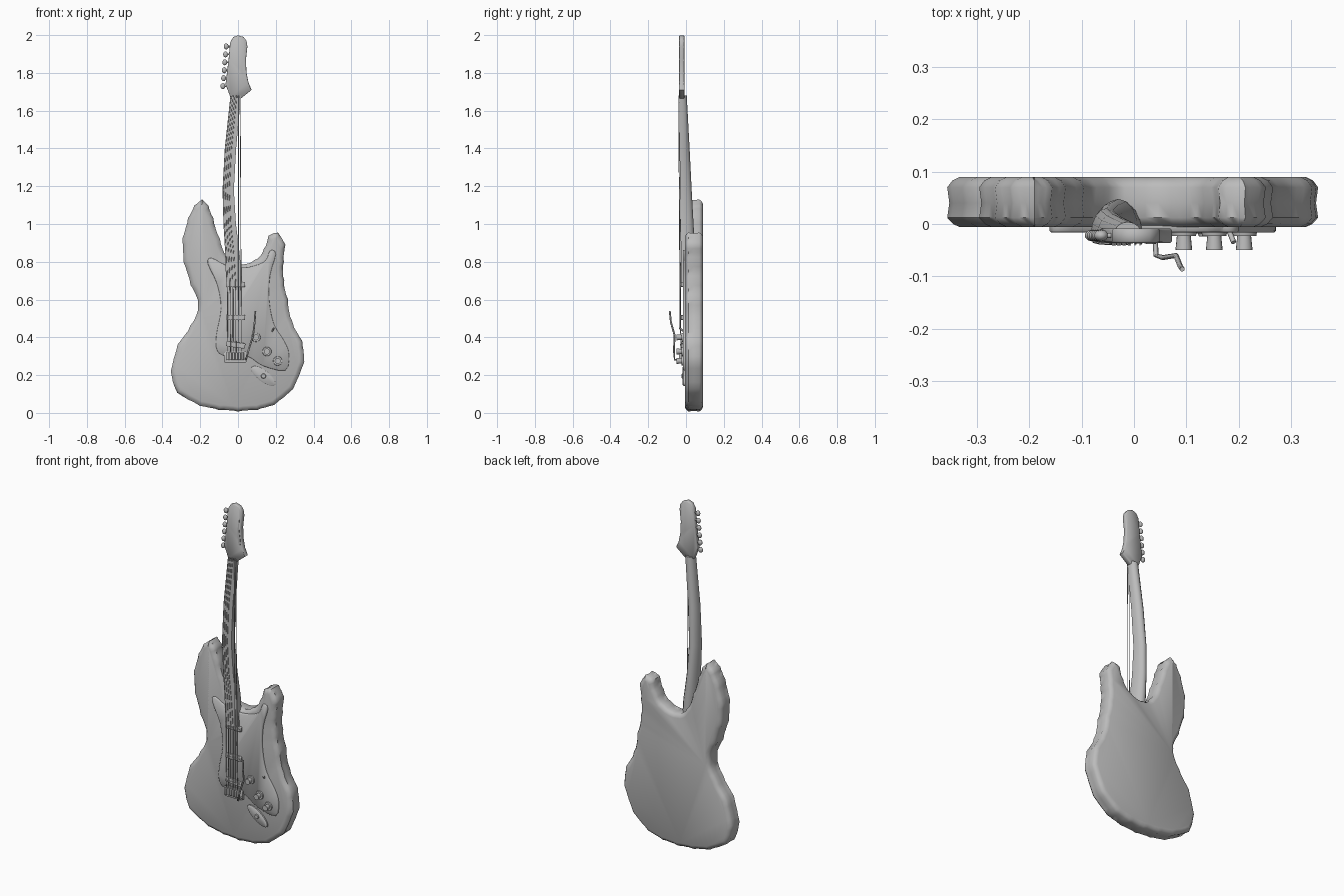
import bpy
import bmesh
import math
from mathutils import Vector

default_cube = bpy.data.objects.get("Cube")
if default_cube:
    bpy.data.objects.remove(default_cube, do_unlink=True)

grey = bpy.data.materials.new("plain grey")
grey.use_nodes = True
grey.diffuse_color = (0.5, 0.5, 0.5, 1)
grey.node_tree.nodes["Principled BSDF"].inputs["Base Color"].default_value = grey.diffuse_color


def finish(obj, name):
    """Name the object, colour it and smooth its shading."""
    obj.name = name
    obj.data.materials.clear()
    obj.data.materials.append(grey)
    bpy.ops.object.select_all(action="DESELECT")
    obj.select_set(True)
    bpy.context.view_layer.objects.active = obj
    if obj.type == "MESH":
        bpy.ops.object.shade_smooth_by_angle(angle=math.radians(50))
    return obj


def loft(name, rings):
    """Skin a stack of equal-sized rings and cap both ends."""
    bm = bmesh.new()
    loops = [[bm.verts.new(point) for point in ring] for ring in rings]
    for low, high in zip(loops, loops[1:]):
        for i in range(len(low)):
            j = (i + 1) % len(low)
            bm.faces.new((low[i], low[j], high[j], high[i]))
    caps = [bm.faces.new(loops[0]), bm.faces.new(loops[-1])]
    bm.normal_update()
    bmesh.ops.triangulate(bm, faces=caps, ngon_method="EAR_CLIP")
    bmesh.ops.recalc_face_normals(bm, faces=bm.faces)
    mesh = bpy.data.meshes.new(name)
    bm.to_mesh(mesh)
    bm.free()
    obj = bpy.data.objects.new(name, mesh)
    bpy.context.collection.objects.link(obj)
    return finish(obj, name)


def smooth_outline(points, steps):
    """Closed curve passing through the given points."""
    pts = [Vector(p) for p in points]
    count = len(pts)
    result = []
    for i in range(count):
        a, b, c, d = (pts[(i + k) % count] for k in (-1, 0, 1, 2))
        for s in range(steps):
            t = s / steps
            result.append(b + (c - a) * t / 2
                          + (a * 2 - b * 5 + c * 4 - d) * t * t / 2
                          + (b * 3 - a - c * 3 + d) * t ** 3 / 2)
    return result


def slab(name, outline, layers, scallop=0, spacing=1):
    """Stack an outline in depth; each layer is (y, inset). Scallops jut out at regular spacing."""
    rings = []
    for y, inset in layers:
        ring = []
        for i, point in enumerate(outline):
            along = (outline[(i + 1) % len(outline)] - outline[i - 1]).normalized()
            offset = (scallop if i % spacing == 0 else 0) - inset
            moved = point + Vector((along.y, -along.x)) * offset
            ring.append((moved.x, y, moved.y))
        rings.append(ring)
    return loft(name, rings)


def tube(name, points, radius):
    curve = bpy.data.curves.new(name, "CURVE")
    curve.dimensions = "3D"
    curve.bevel_depth = radius
    curve.bevel_resolution = 1
    curve.use_fill_caps = True
    spline = curve.splines.new("POLY")
    spline.points.add(len(points) - 1)
    for target, point in zip(spline.points, points):
        target.co = (*point, 1)
    obj = bpy.data.objects.new(name, curve)
    bpy.context.collection.objects.link(obj)
    return finish(obj, name)


def box(name, centre, size, tilt=0):
    bpy.ops.mesh.primitive_cube_add(size=1, location=centre, rotation=(0, tilt, 0))
    obj = bpy.context.object
    obj.scale = size
    bevel = obj.modifiers.new("soft edges", "BEVEL")
    bevel.width = 0.08
    return finish(obj, name)


def turned(name, centre, back_radius, front_radius, depth):
    """Round part whose axis runs from back to front."""
    bpy.ops.mesh.primitive_cone_add(vertices=16, radius1=back_radius, radius2=front_radius,
                                    depth=depth, location=centre, rotation=(math.pi / 2, 0, 0))
    return finish(bpy.context.object, name)


# Body: double-horned outline with a lightly scalloped, rounded rim
STEPS = 4
body_points = [
    (-.19, 1.125), (-.228, 1.095), (-.26, 1.03), (-.29, .92), (-.284, .8), (-.247, .68),
    (-.208, .57), (-.248, .46), (-.315, .36), (-.351, .22), (-.318, .11), (-.2, .042),
    (-.1, .02), (0, .012), (.1, .02), (.19, .047), (.288, .13), (.346, .27), (.335, .38),
    (.284, .48), (.26, .6), (.24, .7), (.238, .8), (.246, .89), (.21, .95),
    (.165, .935), (.14, .865), (.09, .805), (0, .785), (-.06, .825), (-.1, .92),
    (-.135, 1.03), (-.16, 1.095)]
slab("body", smooth_outline(body_points, STEPS),
     [(-.006, .024), (0, .011), (.012, 0), (.04, .004), (.07, 0), (.083, .01), (.09, .024)],
     scallop=0.005, spacing=STEPS)

# Pickguard
guard_points = [
    (-.14, .82), (-.16, .79), (-.11, .68), (-.09, .55), (-.115, .41), (-.11, .33),
    (-.06, .3), (.05, .3), (.13, .25), (.25, .225), (.27, .31), (.245, .38),
    (.19, .47), (.165, .6), (.17, .73), (.2, .84), (.17, .86), (.14, .8), (.04, .77), (-.06, .78)]
slab("pickguard", smooth_outline(guard_points, 3), [(-.003, 0), (-.013, 0), (-.016, .003)])

# Neck: stations of height, centre, half width, front and back, bowed to one side
neck_stations = [
    (.69, -.02, .043, -.026, .04), (.85, -.03, .038, -.027, .048), (1, -.044, .033, -.029, .04),
    (1.18, -.052, .03, -.031, .03), (1.4, -.04, .03, -.034, .019), (1.68, -.012, .028, -.036, .004)]


def neck_ring(z, x, half, front, back):
    middle = front + 0.012
    ring = [(x - half, front, z)]
    for k in range(9):
        turn = math.pi * k / 8
        ring.append((x - half * math.cos(turn), middle + (back - middle) * math.sin(turn), z))
    return ring + [(x + half, front, z)]


loft("neck", [neck_ring(*station) for station in neck_stations])

# Headstock with a decorative recess plate
head_points = [
    (.015, 1.664), (.072, 1.71), (.055, 1.75), (.045, 1.8), (.042, 1.87), (.05, 1.94),
    (.045, 1.97), (.03, 1.99), (0, 1.999), (-.025, 1.99), (-.042, 1.96), (-.05, 1.87),
    (-.066, 1.74), (-.04, 1.67)]
slab("headstock", [Vector(p) for p in head_points],
     [(-.036, .003), (-.033, 0), (-.012, 0), (-.009, .003)])
slab("headstock_inlay", smooth_outline([(.03, 1.77), (.042, 1.78), (.032, 1.87), (.036, 1.93), (.023, 1.85)], 3),
     [(-.034, 0), (-.038, 0)])

# Six tuning pegs, and six strings ending at the nut; the last two run straight
for i in range(6):
    z = 1.73 + i * 0.042
    x = -0.08 + i * 0.0035
    bpy.ops.mesh.primitive_uv_sphere_add(segments=10, ring_count=6, radius=0.016, location=(x, -.022, z))
    bpy.context.object.scale = (0.85, 0.7, 1)
    finish(bpy.context.object, f"tuner_button_{i + 1}")
    tube(f"tuner_shaft_{i + 1}", [(x, -.022, z), (x + .03, -.022, z)], 0.005)
    spread = (i - 2.5) / 2.5
    path = [(-.018 + spread * .036, -.03, .28)]
    for height, centre, half, front, back in neck_stations[-1:] if i > 3 else neck_stations:
        path.append((centre + spread * half * 0.85, front - .003, height))
    tube(f"string_{i + 1}", path, 0.002)

# Pickups, each a cover with six pole pieces
for label, height, tilt in (("neck", .68, 0), ("middle", .505, 0), ("bridge", .36, .12)):
    box(f"{label}_pickup", (-.012, -.019, height), (.1, .016, .028), tilt)
    for i in range(6):
        turned(f"{label}_pole_{i + 1}", (-.05 + i * .015, -.028, height), 0.004, 0.004, 0.004)

# Bridge plate with saddles
box("bridge_plate", (-.014, -.018, .295), (.12, .014, .06))
for i in range(6):
    box(f"bridge_saddle_{i + 1}", (-.055 + i * .016, -.028, .3), (.012, .018, .04))

# Control knobs and selector switch
for i, (x, z) in enumerate([(.095, .4), (.153, .325), (.21, .275)]):
    turned(f"knob_skirt_{i + 1}", (x, -.018, z), 0.025, 0.023, 0.01)
    turned(f"knob_{i + 1}", (x, -.035, z), 0.013, 0.016, 0.03)
tube("selector_switch", [(.18, -.01, .43), (.19, -.035, .45)], 0.005)

# Output jack: tilted oval plate with a socket
jack_axis = Vector((.8, -.6))
jack_side = Vector((.6, .8))
jack_outline = []
for k in range(20):
    turn = math.tau * k / 20
    jack_outline.append(Vector((.135, .195)) + jack_axis * math.cos(turn) * 0.078
                        + jack_side * math.sin(turn) * 0.03)
slab("jack_plate", jack_outline, [(-.003, 0), (-.014, 0), (-.018, .006)])
turned("jack_socket", (.135, -.02, .195), 0.014, 0.011, 0.008)

# Vibrato arm
tube("vibrato_arm", [(.04, -.018, .285), (.042, -.06, .28), (.055, -.064, .33), (.08, -.06, .41),
                     (.088, -.08, .48), (.092, -.086, .54)], 0.005)
